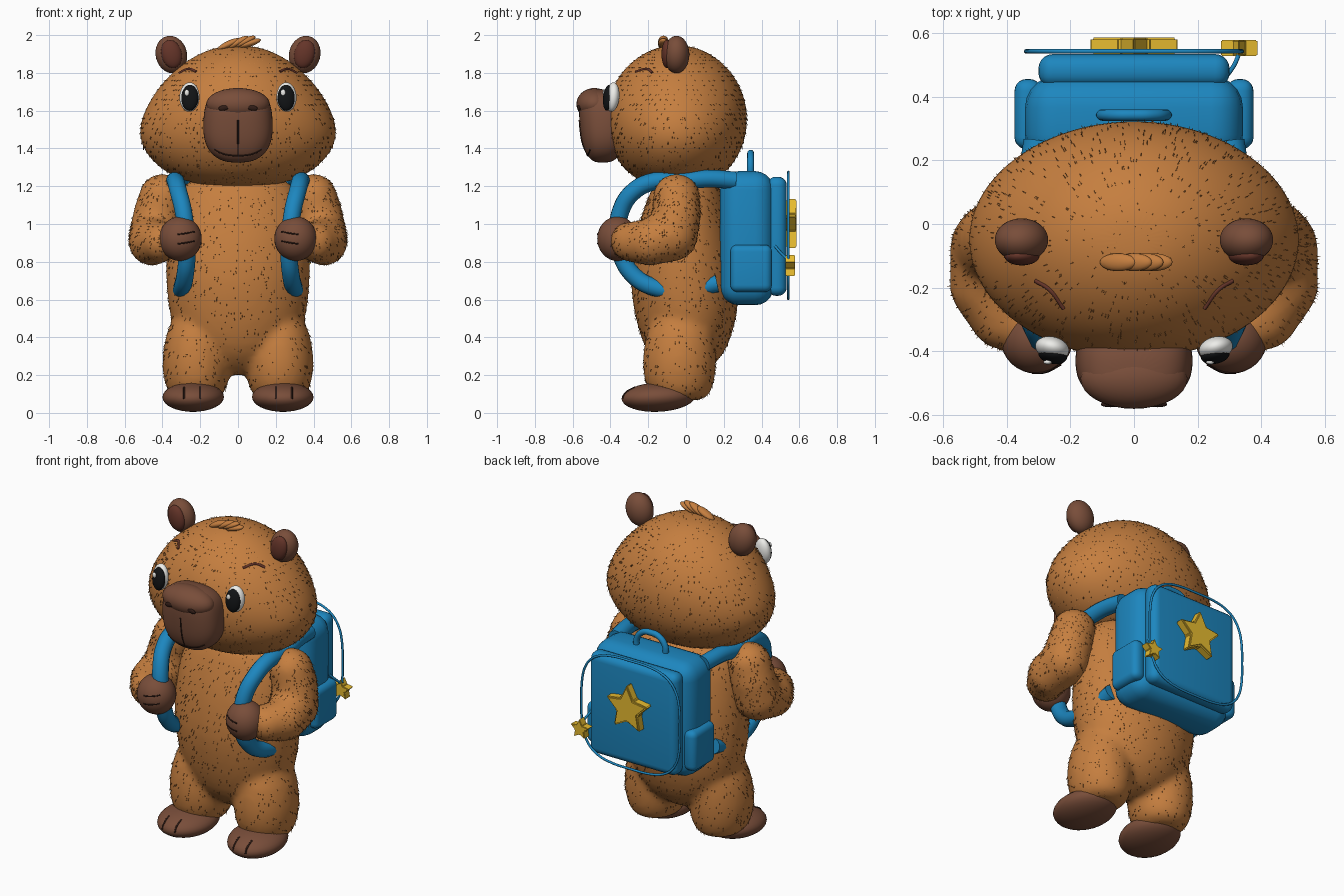
import bpy, bmesh, math, random
from mathutils import Vector, Matrix, Euler

if "Cube" in bpy.data.objects:
    bpy.data.objects.remove(bpy.data.objects["Cube"])

random.seed(4)
S = bpy.context.scene


def mat(name, rgb):
    m = bpy.data.materials.new(name)
    m.diffuse_color = (*rgb, 1)
    m.use_nodes = True
    m.node_tree.nodes["Principled BSDF"].inputs["Base Color"].default_value = m.diffuse_color
    return m


FUR = mat("fur", (0.56, 0.21, 0.05))
BROWN = mat("skin", (0.19, 0.075, 0.042))
INNER = mat("inner_ear", (0.13, 0.035, 0.022))
DARK = mat("dark", (0.03, 0.012, 0.008))
BLACK = mat("black", (0.006, 0.007, 0.008))
WHITE = mat("white", (0.85, 0.85, 0.82))
BLUE = mat("blue", (0.012, 0.24, 0.52))
GOLD = mat("gold", (0.8, 0.5, 0.03))


def finish(name, bm, m, smooth=True):
    bmesh.ops.recalc_face_normals(bm, faces=bm.faces)
    for f in bm.faces:
        f.smooth = smooth
    me = bpy.data.meshes.new(name)
    bm.to_mesh(me)
    bm.free()
    ob = bpy.data.objects.new(name, me)
    S.collection.objects.link(ob)
    me.materials.append(m)
    return ob


def loft(bm, rings, cx=0, e=2.0, n=24):
    """Stack superellipse rings (z, y centre, x radius, y radius)."""
    prev = None
    sp = lambda v: math.copysign(abs(v) ** (2 / e), v)
    for z, cy, rx, ry in rings:
        a = [2 * math.pi * i / n for i in range(n)]
        ring = [bm.verts.new((cx + rx * sp(math.cos(t)), cy + ry * sp(math.sin(t)), z)) for t in a]
        if prev:
            for i in range(n):
                bm.faces.new((prev[i], prev[(i + 1) % n], ring[(i + 1) % n], ring[i]))
        else:
            bm.faces.new(ring)
        prev = ring
    bm.faces.new(prev)


def subsurf(ob, lv=2):
    mod = ob.modifiers.new("subsurf", 'SUBSURF')
    mod.levels = mod.render_levels = lv


def fuse(ob, voxel=0.018, it=8):
    r = ob.modifiers.new("fuse", 'REMESH')
    r.mode, r.voxel_size, r.use_smooth_shade = 'VOXEL', voxel, True
    s = ob.modifiers.new("soften", 'SMOOTH')
    s.factor, s.iterations = 0.5, it


def ball(name, c, r, m, rot=(0, 0, 0), seg=32):
    bm = bmesh.new()
    mx = Matrix.Translation(c) @ Euler(rot).to_matrix().to_4x4() @ Matrix.Diagonal((*r, 1))
    bmesh.ops.create_uvsphere(bm, u_segments=seg, v_segments=seg // 2, radius=1, matrix=mx)
    return finish(name, bm, m)


def box(name, lo, hi, bev, m):
    lo, hi = Vector(lo), Vector(hi)
    bm = bmesh.new()
    bmesh.ops.create_cube(bm, size=1, matrix=Matrix.Translation((lo + hi) / 2) @ Matrix.Diagonal((*(hi - lo), 1)))
    bmesh.ops.bevel(bm, geom=bm.edges[:], offset=bev, segments=5, profile=0.5, affect='EDGES')
    return finish(name, bm, m)


def tube(name, pts, r, m, cyclic=False):
    cu = bpy.data.curves.new(name, 'CURVE')
    cu.dimensions, cu.bevel_depth, cu.bevel_resolution = '3D', r, 4
    cu.use_fill_caps = True
    sp = cu.splines.new('BEZIER')
    sp.bezier_points.add(len(pts) - 1)
    for b, p in zip(sp.bezier_points, pts):
        b.co = p
        b.handle_left_type = b.handle_right_type = 'AUTO'
    sp.use_cyclic_u, sp.resolution_u = cyclic, 8
    tmp = bpy.data.objects.new(name + "_path", cu)
    S.collection.objects.link(tmp)
    me = bpy.data.meshes.new_from_object(tmp.evaluated_get(bpy.context.evaluated_depsgraph_get()))
    bpy.data.objects.remove(tmp)
    bm = bmesh.new()
    bm.from_mesh(me)
    return finish(name, bm, m)


def front(x, z):
    """Foremost surface point at x, z."""
    hit, p, *_ = S.ray_cast(bpy.context.evaluated_depsgraph_get(), (x, -3, z), (0, 1, 0))
    return p if hit else Vector((x, -0.3, z))


def star(name, c, R, depth, m):
    bm = bmesh.new()
    vs = []
    for i in range(10):
        a, r = math.pi / 2 + i * math.pi / 5, R if i % 2 == 0 else R * 0.5
        vs.append(bm.verts.new((c[0] + r * math.cos(a), c[1], c[2] + r * math.sin(a))))
    g = bmesh.ops.extrude_face_region(bm, geom=[bm.faces.new(vs)])
    bmesh.ops.translate(bm, vec=(0, depth, 0), verts=[v for v in g["geom"] if isinstance(v, bmesh.types.BMVert)])
    bmesh.ops.recalc_face_normals(bm, faces=bm.faces)
    bmesh.ops.bevel(bm, geom=bm.edges[:], offset=R * 0.05, segments=2, affect='EDGES')
    return finish(name, bm, m, False)


# Torso and legs, fused
bm = bmesh.new()
loft(bm, [(.2, 0, .08, .06), (.22, 0, .15, .11), (.3, 0, .27, .2), (.42, 0, .34, .25), (.55, 0, .372, .28),
          (.7, -.01, .385, .29), (.85, -.01, .385, .275), (1, -.01, .37, .245), (1.15, 0, .34, .2), (1.27, 0, .25, .15)])
for s in (1, -1):
    loft(bm, [(.06, -.03, .1, .12), (.1, -.03, .15, .16), (.17, -.035, .175, .19), (.28, -.035, .187, .2),
              (.42, -.03, .165, .185), (.55, -.02, .11, .14)], s * .22)
body = finish("body", bm, FUR)
subsurf(body, 1)
fuse(body)

# Head and muzzle
bm = bmesh.new()
loft(bm, [(1.194, -.05, .06, .05), (1.2, -.05, .17, .12), (1.235, -.05, .31, .21), (1.3, -.05, .425, .29),
          (1.4, -.05, .51, .35), (1.5, -.05, .528, .374), (1.6, -.05, .497, .376), (1.7, -.05, .44, .352),
          (1.8, -.05, .355, .298), (1.88, -.05, .25, .215), (1.93, -.05, .14, .12), (1.944, -.05, .05, .045)], n=32)
head = finish("head", bm, FUR)
subsurf(head)
bm = bmesh.new()
loft(bm, [(1.325, -.44, .04, .03), (1.335, -.44, .09, .06), (1.37, -.435, .145, .095), (1.43, -.43, .178, .122),
          (1.5, -.43, .188, .132), (1.6, -.43, .182, .14), (1.66, -.44, .165, .12), (1.7, -.46, .12, .09),
          (1.715, -.47, .05, .04)], e=2.5)
muzzle = finish("muzzle", bm, BROWN)
subsurf(muzzle)
ball("nose", (0, -.485, 1.635), (.168, .095, .085), BROWN)

# Arms, hands, feet and ears
furry = [body, head]
ARM = [(.4, -.05, 1.14, .125), (.425, -.05, 1.05, .13), (.44, -.075, .94, .138), (.455, -.19, .905, .125),
       (.41, -.29, .905, .105), (.34, -.33, .92, .085)]
for s, side in ((1, "left"), (-1, "right")):
    bm = bmesh.new()
    for a, b in zip(ARM, ARM[1:]):
        for k in range(5):
            x, y, z, r = Vector(a).lerp(Vector(b), k / 4)
            bmesh.ops.create_uvsphere(bm, u_segments=20, v_segments=12, radius=r,
                                      matrix=Matrix.Translation((s * x, y, z)))
    arm = finish(side + "_arm", bm, FUR)
    fuse(arm, 0.016, 6)
    furry.append(arm)
    ball(side + "_hand", (s * .305, -.362, .922), (.113, .108, .118), BROWN)
    ball(side + "_foot", (s * .237, -.145, .084), (.163, .197, .078), BROWN, (.05, 0, s * .08))
    ball(side + "_ear", (s * .353, -.05, 1.897), (.083, .068, .1), BROWN, (0, s * .25, 0))
    ball(side + "_inner_ear", (s * .352, -.1, 1.9), (.054, .03, .076), INNER, (0, s * .25, 0))

# Hair tuft
for i, (x, z, t) in enumerate([(-.05, 1.952, -.45), (.0, 1.962, -.5), (.035, 1.965, -.45), (.06, 1.957, -.3)]):
    ball(f"hair_tuft_{i}", (x, -.12, z), (.064, .028, .018), FUR, (0, t, 0), 20)


def drawn(name, pts, r=.004, m=DARK):
    tube(name, [front(x, z) for x, z in pts], r, m)


# Face lines, toes, fingers, eyes
bpy.context.view_layer.update()
drawn("mouth_split", [(0, 1.55), (0, 1.5), (0, 1.43), (0, 1.365)])
drawn("mouth", [(-.125, 1.395), (-.08, 1.372), (0, 1.362), (.08, 1.372), (.125, 1.395)])
for s, side in ((1, "left"), (-1, "right")):
    ball(side + "_nostril", front(s * .075, 1.615), (.03, .009, .014), DARK, (0, s * .2, 0), 20)
    drawn(side + "_brow", [(s * .22, 1.806), (s * .265, 1.82), (s * .31, 1.8)], .007, INNER)
    for j, x in enumerate((.2, .285)):
        drawn(f"{side}_toe_line_{j}", [(s * x, .075), (s * x, .105), (s * x, .135)], .005)
    for j, z in enumerate((.9, .95)):
        drawn(f"{side}_finger_line_{j}", [(s * .23, z + .01), (s * .28, z), (s * .32, z - .005)])
for s, side in ((1, "left"), (-1, "right")):
    ball(side + "_eye", (s * .257, -.39, 1.672), (.054, .036, .078), WHITE, (-.1, 0, s * .25))
    ball(side + "_pupil", (s * .255, -.412, 1.668), (.046, .026, .069), BLACK, (-.1, 0, s * .2))
    ball(side + "_eye_glint", (s * .255 - .016, -.434, 1.695), (.013, .007, .017), WHITE, seg=16)

# Backpack
box("backpack_body", (-.342, .18, .57), (.342, .465, 1.28), .1, BLUE)
box("backpack_front_panel", (-.3, .43, .62), (.3, .533, 1.25), .045, BLUE)
tube("carry_handle", [(-.1, .342, 1.25), (-.095, .342, 1.32), (-.055, .342, 1.365), (0, .342, 1.375),
                      (.055, .342, 1.365), (.095, .342, 1.32), (.1, .342, 1.25)], .018, BLUE)
loop = []
for i in range(24):
    c, d = math.cos(i * math.pi / 12), math.sin(i * math.pi / 12)
    loop.append((.338 * math.copysign(abs(c) ** .6, c), .542, .94 + .335 * math.copysign(abs(d) ** .6, d)))
tube("zip_piping", loop, .007, BLUE, True)
star("star_badge", (0, .53, .99), .15, .056, GOLD)
star("star_charm", (.33, .527, .775), .063, .05, GOLD)
tube("charm_cord", [(.295, .47, .885), (.315, .5, .85), (.332, .54, .81)], .007, BLUE)
STRAP = [(.3, .26, 1.23), (.32, .12, 1.24), (.335, -.04, 1.225), (.33, -.17, 1.225), (.315, -.28, 1.17),
         (.29, -.345, 1.07), (.275, -.36, .95), (.27, -.345, .84), (.28, -.28, .73), (.295, -.17, .665),
         (.3, 0, .65), (.3, .165, .685)]
for s, side in ((1, "left"), (-1, "right")):
    tube(side + "_strap", [(s * x, y, z) for x, y, z in STRAP], .047, BLUE)
    a, b = sorted((s * .29, s * .375))
    box(side + "_side_pocket", (a, .235, .64), (b, .455, .89), .037, BLUE)

# Short fur strands lying over the fuzzy parts
dg = bpy.context.evaluated_depsgraph_get()
bm = bmesh.new()
for ob, count in zip(furry, (1500, 1600, 700, 700)):
    me = ob.evaluated_get(dg).to_mesh()
    for p in random.choices(me.polygons[:], [q.area for q in me.polygons], k=count):
        n = p.normal.copy()
        down = Vector((0, 0, -1)) - n * -n.z
        side = n.cross(down).normalized() * .002
        c = p.center + side * random.uniform(-3, 3)
        tip = c + (down * .9 + n * .4) * random.uniform(.012, .024)
        base = [bm.verts.new(c + o) for o in (side - n * .002, -side - n * .002, n * .002)]
        t = bm.verts.new(tip)
        for i in range(3):
            bm.faces.new((base[i], base[(i + 1) % 3], t))
finish("fur_strands", bm, FUR)
